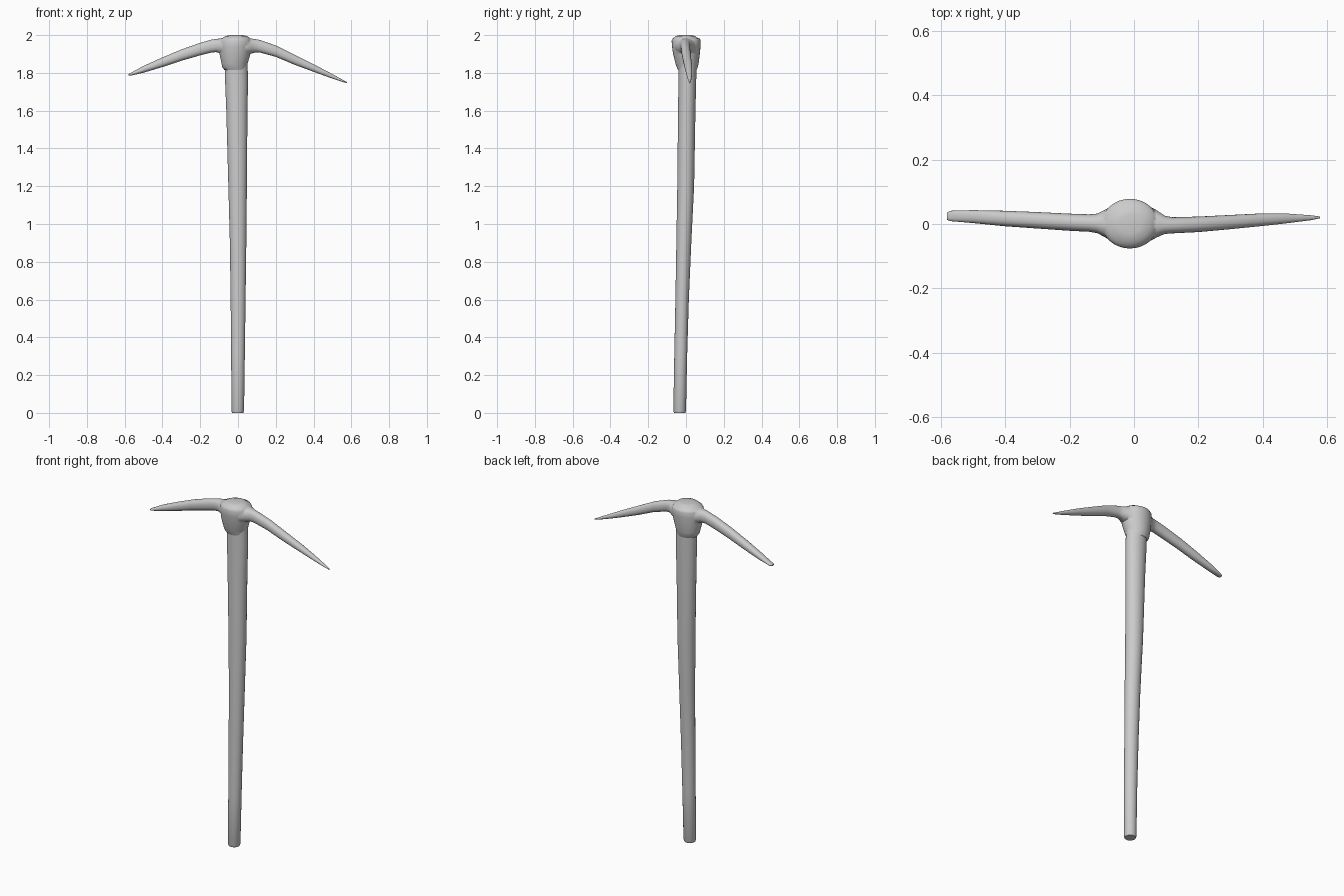
import bpy, bmesh, math

SIDES = 32


def loft(name, axis, stations, power=1.0):
    """Skin oval rings along an axis; station = (position, a_min, a_max, b_min, b_max)."""
    bm = bmesh.new()
    rings = []
    for t, a0, a1, b0, b1 in stations:
        ring = []
        for i in range(SIDES):
            ang = 2 * math.pi * i / SIDES
            c, s = math.cos(ang), math.sin(ang)
            c = math.copysign(abs(c) ** power, c)
            s = math.copysign(abs(s) ** power, s)
            a = (a0 + a1) / 2 + (a1 - a0) / 2 * c
            b = (b0 + b1) / 2 + (b1 - b0) / 2 * s
            ring.append(bm.verts.new((a, b, t) if axis == 'Z' else (t, a, b)))
        rings.append(ring)
    for lo, hi in zip(rings, rings[1:]):
        for i in range(SIDES):
            j = (i + 1) % SIDES
            bm.faces.new((lo[i], lo[j], hi[j], hi[i]))
    bm.faces.new(rings[0][::-1])
    bm.faces.new(rings[-1])
    bmesh.ops.recalc_face_normals(bm, faces=bm.faces)
    mesh = bpy.data.meshes.new(name)
    bm.to_mesh(mesh)
    bm.free()
    obj = bpy.data.objects.new(name, mesh)
    bpy.context.collection.objects.link(obj)
    return obj


def smooth(obj, degrees):
    bpy.ops.object.select_all(action='DESELECT')
    obj.select_set(True)
    bpy.context.view_layer.objects.active = obj
    bpy.ops.object.shade_smooth_by_angle(angle=math.radians(degrees))


# Handle: slightly bent shaft, thicker towards the head
handle = loft("handle", 'Z', [
    (0.00, -0.031, 0.028, -0.063, -0.004),
    (0.01, -0.035, 0.032, -0.067, 0.000),
    (0.30, -0.036, 0.036, -0.062, 0.006),
    (0.60, -0.039, 0.040, -0.056, 0.015),
    (0.90, -0.043, 0.044, -0.051, 0.028),
    (1.20, -0.051, 0.047, -0.046, 0.043),
    (1.60, -0.062, 0.050, -0.042, 0.050),
    (1.75, -0.068, 0.053, -0.040, 0.054),
    (1.88, -0.072, 0.050, -0.040, 0.056),
])
smooth(handle, 40)

# Socket: flared collar with the domed shaft end showing at the top
head = loft("pick_head", 'Z', [
    (1.815, -0.072, 0.046, -0.042, 0.056),
    (1.830, -0.083, 0.046, -0.049, 0.062),
    (1.850, -0.087, 0.051, -0.056, 0.067),
    (1.900, -0.098, 0.066, -0.068, 0.073),
    (1.940, -0.100, 0.073, -0.074, 0.077),
    (1.970, -0.100, 0.075, -0.076, 0.078),
    (1.981, -0.093, 0.068, -0.071, 0.073),
    (1.986, -0.080, 0.060, -0.065, 0.060),
    (1.995, -0.066, 0.050, -0.055, 0.048),
    (2.000, -0.045, 0.022, -0.030, 0.030),
])

# Blade: both curved arms in one sweep, flaring into the socket
blade = loft("blade", 'X', [
    (-0.580, 0.013, 0.036, 1.786, 1.794),
    (-0.570, 0.009, 0.041, 1.785, 1.799),
    (-0.500, 0.003, 0.043, 1.801, 1.837),
    (-0.400, -0.007, 0.041, 1.831, 1.882),
    (-0.300, -0.014, 0.037, 1.864, 1.924),
    (-0.200, -0.021, 0.032, 1.893, 1.959),
    (-0.140, -0.024, 0.030, 1.908, 1.976),
    (-0.115, -0.028, 0.032, 1.910, 1.980),
    (-0.090, -0.041, 0.044, 1.902, 1.982),
    (-0.060, -0.060, 0.062, 1.895, 1.982),
    (0.040, -0.058, 0.058, 1.895, 1.982),
    (0.070, -0.042, 0.043, 1.902, 1.982),
    (0.095, -0.031, 0.026, 1.909, 1.978),
    (0.120, -0.029, 0.021, 1.907, 1.973),
    (0.200, -0.025, 0.023, 1.885, 1.945),
    (0.300, -0.016, 0.028, 1.843, 1.896),
    (0.400, -0.006, 0.033, 1.806, 1.846),
    (0.480, 0.003, 0.032, 1.777, 1.804),
    (0.550, 0.012, 0.027, 1.753, 1.766),
    (0.578, 0.018, 0.023, 1.745, 1.751),
], power=0.9)

# Fuse blade and socket into one forged head
union = head.modifiers.new("fuse", 'BOOLEAN')
union.operation = 'UNION'
union.solver = 'EXACT'
union.object = blade
bpy.context.view_layer.objects.active = head
bpy.ops.object.modifier_apply(modifier="fuse")
bpy.data.objects.remove(blade, do_unlink=True)
smooth(head, 55)
